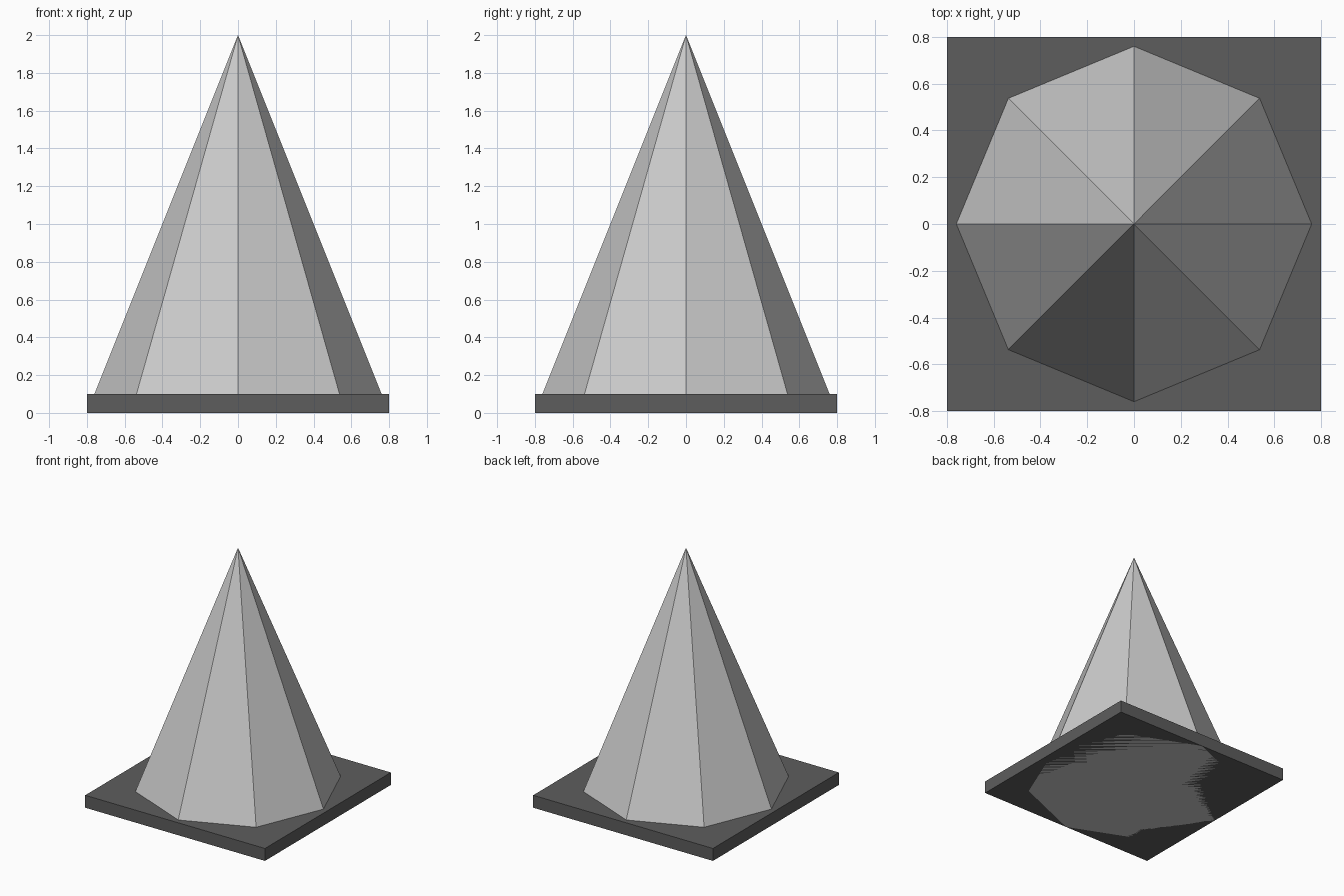
import bpy

if "Cube" in bpy.data.objects:
    bpy.data.objects.remove(bpy.data.objects["Cube"])

# Square base slab
bpy.ops.mesh.primitive_cube_add(size=1, location=(0, 0, 0.05))
base = bpy.context.object
base.name = "base_slab"
base.scale = (1.6, 1.6, 0.1)
bpy.ops.object.transform_apply(location=False, rotation=False, scale=True)
dark = bpy.data.materials.new("dark_grey")
dark.diffuse_color = (0.11, 0.11, 0.11, 1)
dark.use_nodes = True
dark.node_tree.nodes["Principled BSDF"].inputs["Base Color"].default_value = dark.diffuse_color
base.data.materials.append(dark)

# Eight-sided cone, passing through the slab down to the ground
bpy.ops.mesh.primitive_cone_add(vertices=8, radius1=0.8, radius2=0, depth=2,
                                end_fill_type='TRIFAN', location=(0, 0, 1))
bpy.context.object.name = "cone_body"
